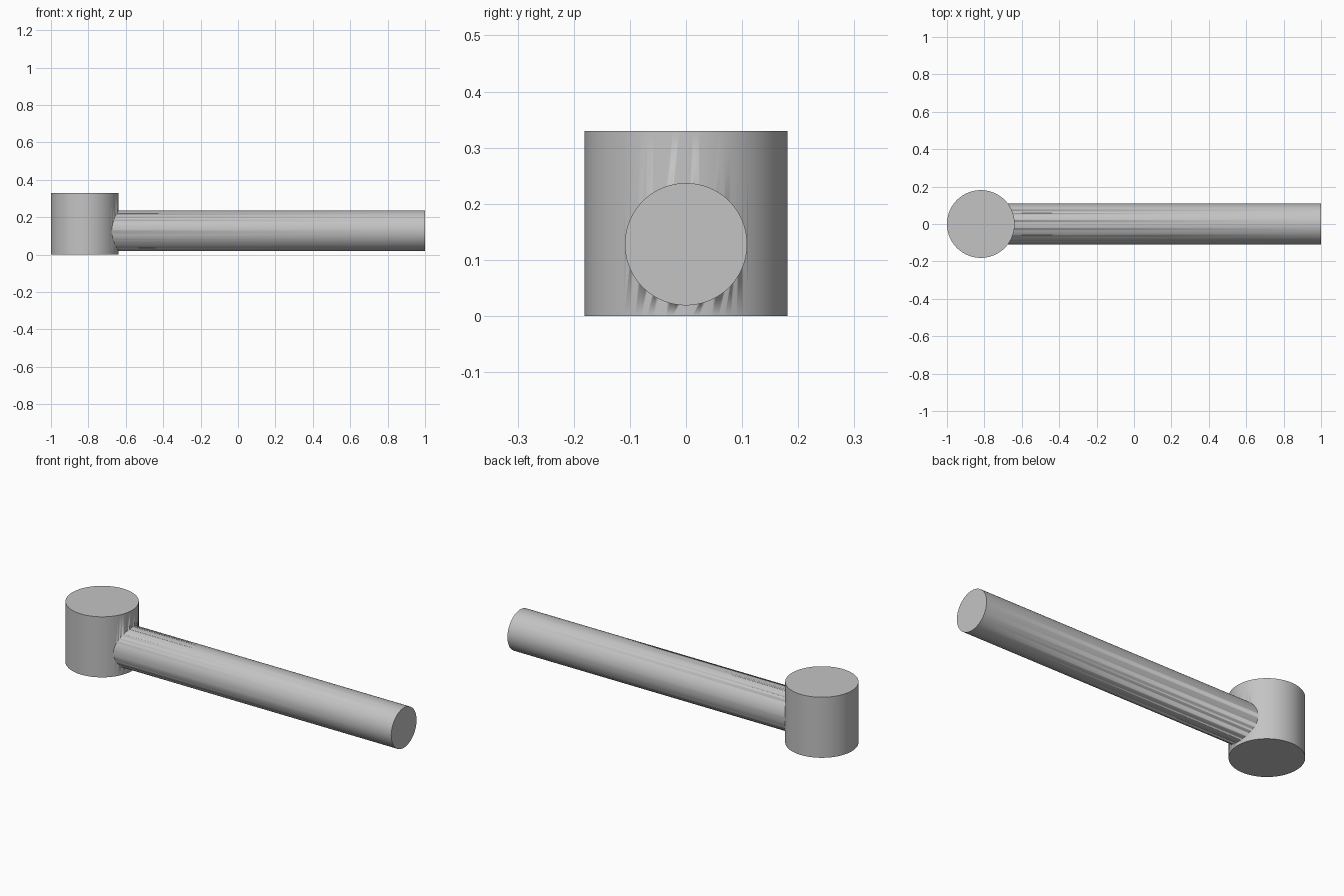
import bpy
import math

cube = bpy.data.objects.get("Cube")
if cube:
    bpy.data.objects.remove(cube, do_unlink=True)

GREY = (0.55, 0.55, 0.55, 1.0)
grey = bpy.data.materials.new("plain grey")
grey.use_nodes = True
grey.diffuse_color = GREY
grey.node_tree.nodes["Principled BSDF"].inputs["Base Color"].default_value = GREY


def cylinder(name, radius, length, location, rotation=(0, 0, 0)):
    bpy.ops.mesh.primitive_cylinder_add(vertices=96, radius=radius, depth=length,
                                        location=location, rotation=rotation)
    obj = bpy.context.object
    obj.name = name
    obj.data.materials.append(grey)
    bpy.ops.object.shade_smooth_by_angle(angle=math.radians(30))
    return obj


# Upright round head
HEAD_RADIUS, HEAD_HEIGHT = 0.181, 0.33
head_x = HEAD_RADIUS - 1
head = cylinder("head", HEAD_RADIUS, HEAD_HEIGHT, (head_x, 0, HEAD_HEIGHT / 2))

# Straight round handle, running from inside the head to the far end
handle = cylinder("handle", 0.109, 1 - head_x, ((1 + head_x) / 2, 0, 0.128),
                  (0, math.pi / 2, 0))

# Join both into one clean solid
union = head.modifiers.new("join handle", "BOOLEAN")
union.operation = "UNION"
union.solver = "EXACT"
union.object = handle
bpy.context.view_layer.objects.active = head
bpy.ops.object.modifier_apply(modifier=union.name)
bpy.data.objects.remove(handle, do_unlink=True)
head.name = "head_and_handle"
